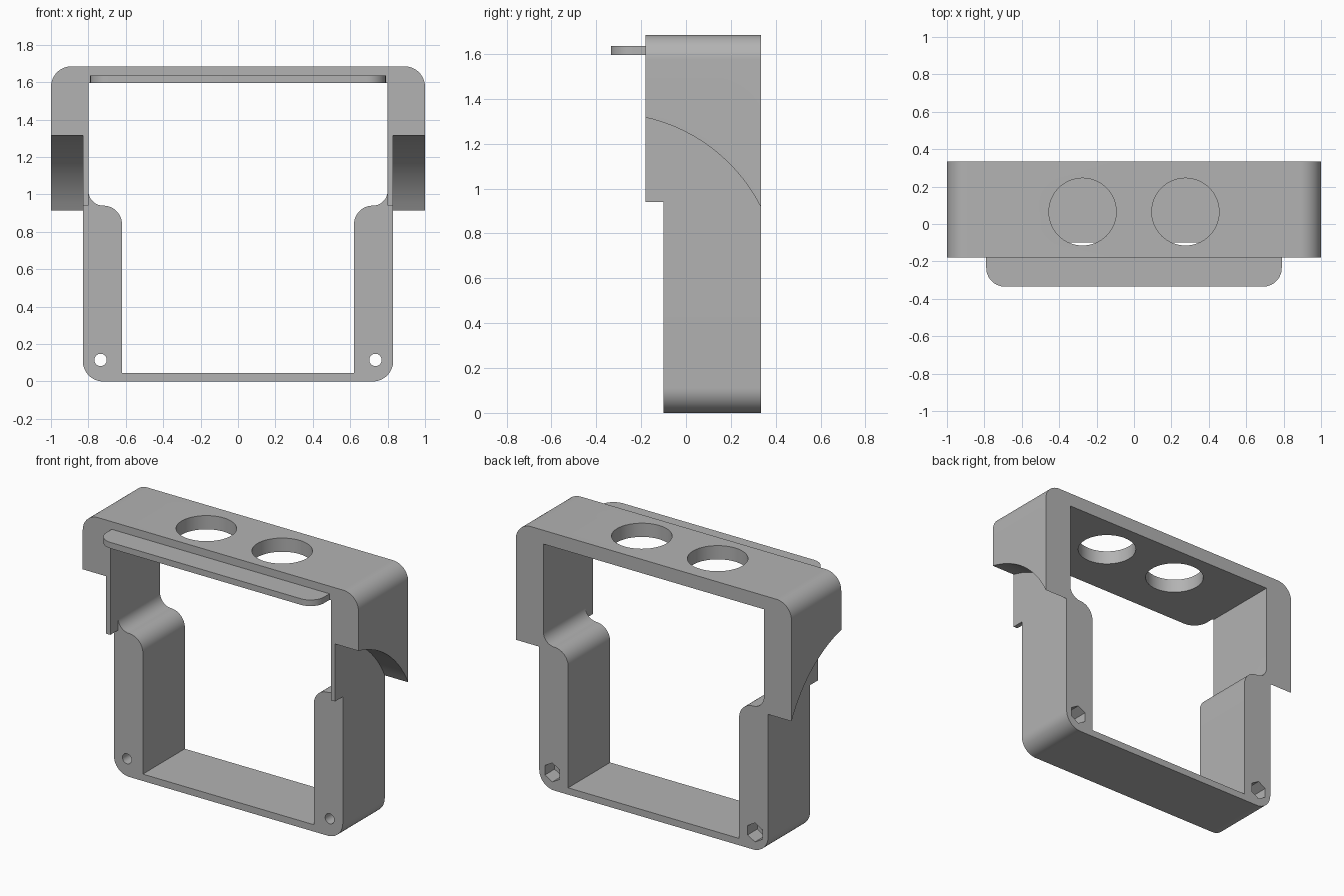
import bpy, bmesh
from math import sin, cos, pi, radians
from mathutils import Vector, Matrix

cube = bpy.data.objects.get("Cube")
if cube:
    bpy.data.objects.remove(cube, do_unlink=True)

grey = bpy.data.materials.new("plain_grey")
grey.use_nodes = True
colour = (0.45, 0.45, 0.45, 1)
grey.diffuse_color = colour
grey.node_tree.nodes["Principled BSDF"].inputs["Base Color"].default_value = colour

FRONT, STEP, BACK = -0.18, -0.10, 0.335    # depth positions of the frame
SIDE, LEG, WALL = 1.0, 0.83, 0.80          # half widths: shoulders, legs, opening
TOP, UNDER, NOTCH = 1.685, 0.045 + 1.55, 0.94


def arc(cx, cy, r, start, end, steps=14):
    """Points along a circular arc, angles in degrees."""
    angles = [radians(start + (end - start) * i / steps) for i in range(steps + 1)]
    return [(cx + r * cos(a), cy + r * sin(a)) for a in angles]


def mirrored(half):
    """Close a right-hand outline with its mirror image."""
    return half + [(-x, y) for x, y in reversed(half)]


def prism(name, outline, axis, low, high):
    """Extrude a 2D outline along an axis between two positions."""
    place = {"x": lambda a, b, d: (d, a, b),
             "y": lambda a, b, d: (a, d, b),
             "z": lambda a, b, d: (a, b, d)}[axis]
    bm = bmesh.new()
    face = bm.faces.new([bm.verts.new(place(a, b, low)) for a, b in outline])
    grown = bmesh.ops.extrude_face_region(bm, geom=[face])
    moved = [v for v in grown["geom"] if isinstance(v, bmesh.types.BMVert)]
    bmesh.ops.translate(bm, verts=moved, vec=place(0, 0, high - low))
    bmesh.ops.recalc_face_normals(bm, faces=bm.faces)
    mesh = bpy.data.meshes.new(name)
    bm.to_mesh(mesh)
    bm.free()
    mesh.materials.append(grey)
    obj = bpy.data.objects.new(name, mesh)
    bpy.context.collection.objects.link(obj)
    return obj


def combine(target, other, operation):
    """Apply an exact boolean and remove the second object."""
    mod = target.modifiers.new("combine", "BOOLEAN")
    mod.operation, mod.solver, mod.object = operation, "EXACT", other
    bpy.ops.object.select_all(action="DESELECT")
    bpy.context.view_layer.objects.active = target
    target.select_set(True)
    bpy.ops.object.modifier_apply(modifier=mod.name)
    bpy.data.objects.remove(other, do_unlink=True)


def cut(target, *args):
    combine(target, prism("cutter", *args), "DIFFERENCE")


# Upper housing with rounded top corners
r = 0.11
frame = prism("frame", mirrored([(SIDE, 0.85)] + arc(SIDE - r, TOP - r, r, 0, 90)),
              "y", FRONT, BACK)

# Curved undersides of the two shoulders
round_cut = arc(-0.345, 0.575, 0.76, 0, 360, 96)[:-1]
for low, high in ((LEG, 1.2), (-1.2, -LEG)):
    cut(frame, round_cut, "x", low, high)

# Step at the front and straight front opening
cut(frame, [(-0.5, 0.5), (STEP, 0.5), (STEP, NOTCH), (-0.5, NOTCH)], "x", -1.2, 1.2)
cut(frame, mirrored([(WALL, 0.5), (WALL, UNDER)]), "y", -0.5, STEP)

# Lower legs and base with rounded bottom corners
legs = prism("legs", mirrored([(LEG, 1.64)] + arc(LEG - r, r, r, 0, -90)),
             "y", STEP, BACK)
combine(frame, legs, "UNION")

# Main opening, narrowing in an S-curve to the lower legs
half = ([(0.62, 0.045)] + arc(0.72, 0.84, 0.10, 180, 90)
        + arc(0.72, 1.02, 0.08, -90, 0) + [(WALL, UNDER)])
cut(frame, mirrored(half), "y", -0.5, 0.5)

# Front lip, flush with the underside of the top
lip = prism("lip", mirrored([(0.79, STEP)] + arc(0.69, -0.235, 0.10, 0, -90)),
            "z", UNDER, UNDER + 0.04)
combine(frame, lip, "UNION")

for side in (-1, 1):
    # Round openings in the top
    cut(frame, arc(side * 0.275, 0.065, 0.18, 0, 360, 64)[:-1], "z", 1.5, 1.8)
    # Screw hole and hexagonal nut recess at the back
    cut(frame, arc(side * 0.735, 0.115, 0.033, 0, 360, 32)[:-1], "y", -0.5, 0.5)
    cut(frame, arc(side * 0.735, 0.115, 0.062, 30, 390, 6)[:-1], "y", BACK - 0.1, 0.5)

bpy.ops.object.select_all(action="DESELECT")
frame.select_set(True)
bpy.context.view_layer.objects.active = frame
bpy.ops.object.shade_smooth_by_angle(angle=radians(25))
